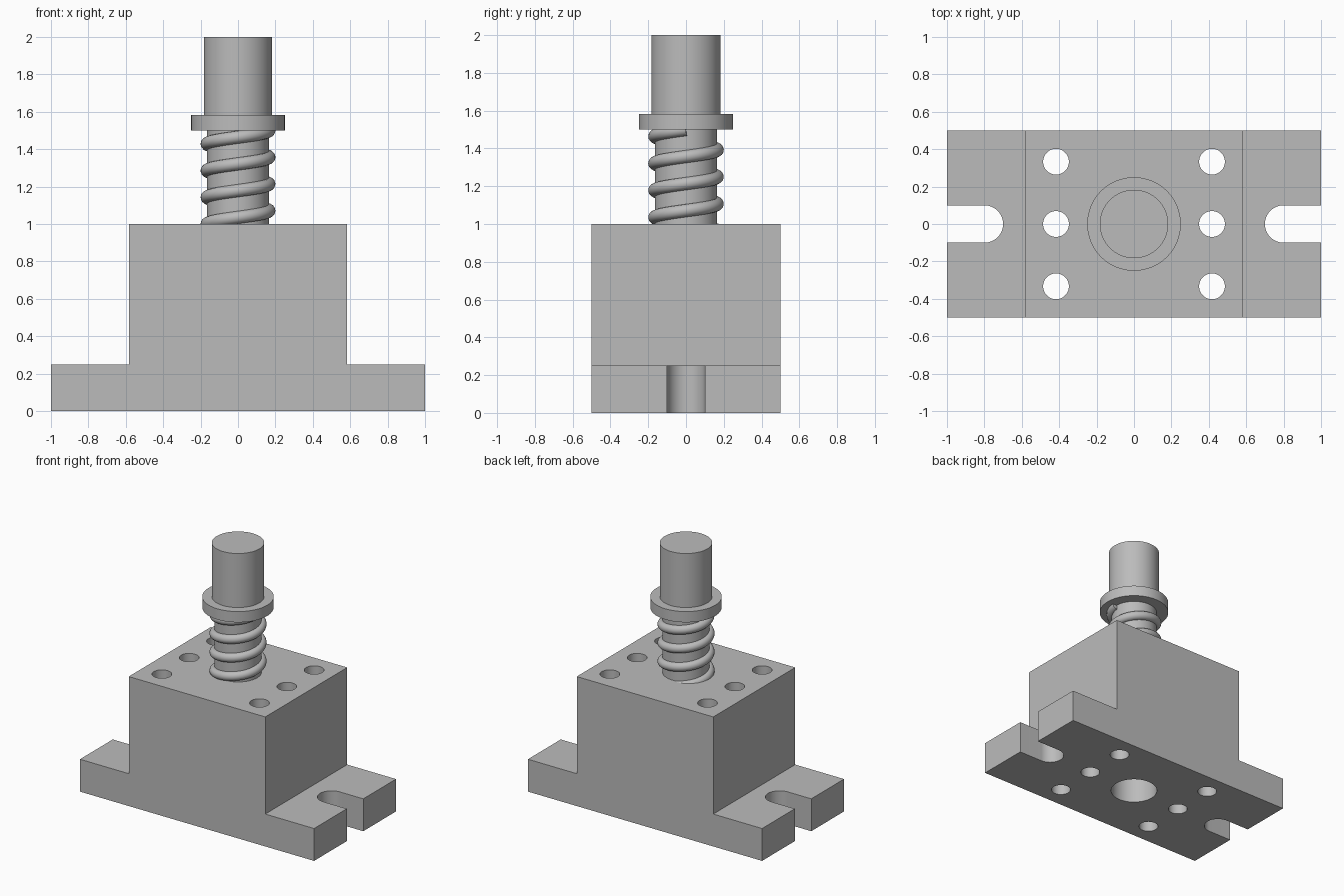
import bpy
import bmesh
from math import pi, cos, sin, radians

cube = bpy.data.objects.get("Cube")
if cube:
    bpy.data.objects.remove(cube, do_unlink=True)

steel = bpy.data.materials.new("plain_grey_steel")
steel.use_nodes = True
grey = (0.5, 0.5, 0.5, 1)
steel.diffuse_color = grey
steel.node_tree.nodes["Principled BSDF"].inputs["Base Color"].default_value = grey


def prism(bm, outline, direction):
    """Extrude a closed outline of 3D points along a direction."""
    base = bm.faces.new([bm.verts.new(p) for p in outline])
    top = bmesh.ops.extrude_face_region(bm, geom=[base])["geom"]
    verts = [v for v in top if isinstance(v, bmesh.types.BMVert)]
    bmesh.ops.translate(bm, verts=verts, vec=direction)


def arc(cx, cy, r, z, start=0.0, sweep=2 * pi, n=64):
    return [(cx + r * cos(start + sweep * i / n),
             cy + r * sin(start + sweep * i / n), z) for i in range(n)]


def cylinder(bm, x, y, r, z0, z1, n=64):
    prism(bm, arc(x, y, r, z0, n=n), (0, 0, z1 - z0))


def finish(name, bm):
    bmesh.ops.recalc_face_normals(bm, faces=bm.faces[:])
    mesh = bpy.data.meshes.new(name)
    bm.to_mesh(mesh)
    bm.free()
    mesh.materials.append(steel)
    obj = bpy.data.objects.new(name, mesh)
    bpy.context.collection.objects.link(obj)
    return obj


def activate(obj):
    bpy.ops.object.select_all(action='DESELECT')
    obj.select_set(True)
    bpy.context.view_layer.objects.active = obj


def smooth(obj):
    activate(obj)
    bpy.ops.object.shade_smooth_by_angle(angle=radians(30))


# Block with mounting flanges: stepped profile extruded front to back
half = [(1, 0), (1, 0.25), (0.583, 0.25), (0.583, 1)]
profile = half + [(-x, z) for x, z in reversed(half)]
bm = bmesh.new()
prism(bm, [(x, -0.5, z) for x, z in profile], (0, 1, 0))
block = finish("flanged_block", bm)

# Cutters: bolt holes, open flange slots, bore from below
bm = bmesh.new()
for side in (-1, 1):
    for y in (-0.333, 0, 0.333):
        cylinder(bm, side * 0.417, y, 0.069, -0.1, 1.1, n=48)
    rounded = arc(0.8, 0, 0.1, -0.1, pi / 2, pi, 32)
    slot = rounded + [(0.8, -0.1, -0.1), (1.1, -0.1, -0.1), (1.1, 0.1, -0.1)]
    prism(bm, [(side * x, y, z) for x, y, z in slot], (0, 0, 0.5))
cylinder(bm, 0, 0, 0.167, -0.1, 0.5)
cutter = finish("hole_cutter", bm)
cutter.hide_render = True

cut = block.modifiers.new("holes", 'BOOLEAN')
cut.operation = 'DIFFERENCE'
cut.solver = 'EXACT'
cut.object = cutter
activate(block)
bpy.ops.object.modifier_apply(modifier=cut.name)
bpy.data.objects.remove(cutter, do_unlink=True)
smooth(block)

# Plunger: shaft, collar and head
for name, r, z0, z1 in (("plunger_shaft", 0.165, 0.9, 1.52),
                        ("plunger_collar", 0.25, 1.5, 1.583),
                        ("plunger_head", 0.183, 1.57, 2.0)):
    bm = bmesh.new()
    cylinder(bm, 0, 0, r, z0, z1, n=96)
    smooth(finish(name, bm))

# Coil spring: four rising turns ending under the collar
turns, steps, pitch = 4, 64, 0.143
curve = bpy.data.curves.new("spring", 'CURVE')
curve.dimensions = '3D'
curve.bevel_depth = 0.034
curve.bevel_resolution = 6
curve.use_fill_caps = True
path = curve.splines.new('POLY')
path.points.add(turns * steps)
for i, point in enumerate(path.points):
    t = i / steps
    point.co = (0.166 * cos(2 * pi * t), 0.166 * sin(2 * pi * t),
                1.5 + pitch * (t - turns), 1)
path.use_smooth = True
curve.materials.append(steel)
spring = bpy.data.objects.new("spring", curve)
bpy.context.collection.objects.link(spring)
